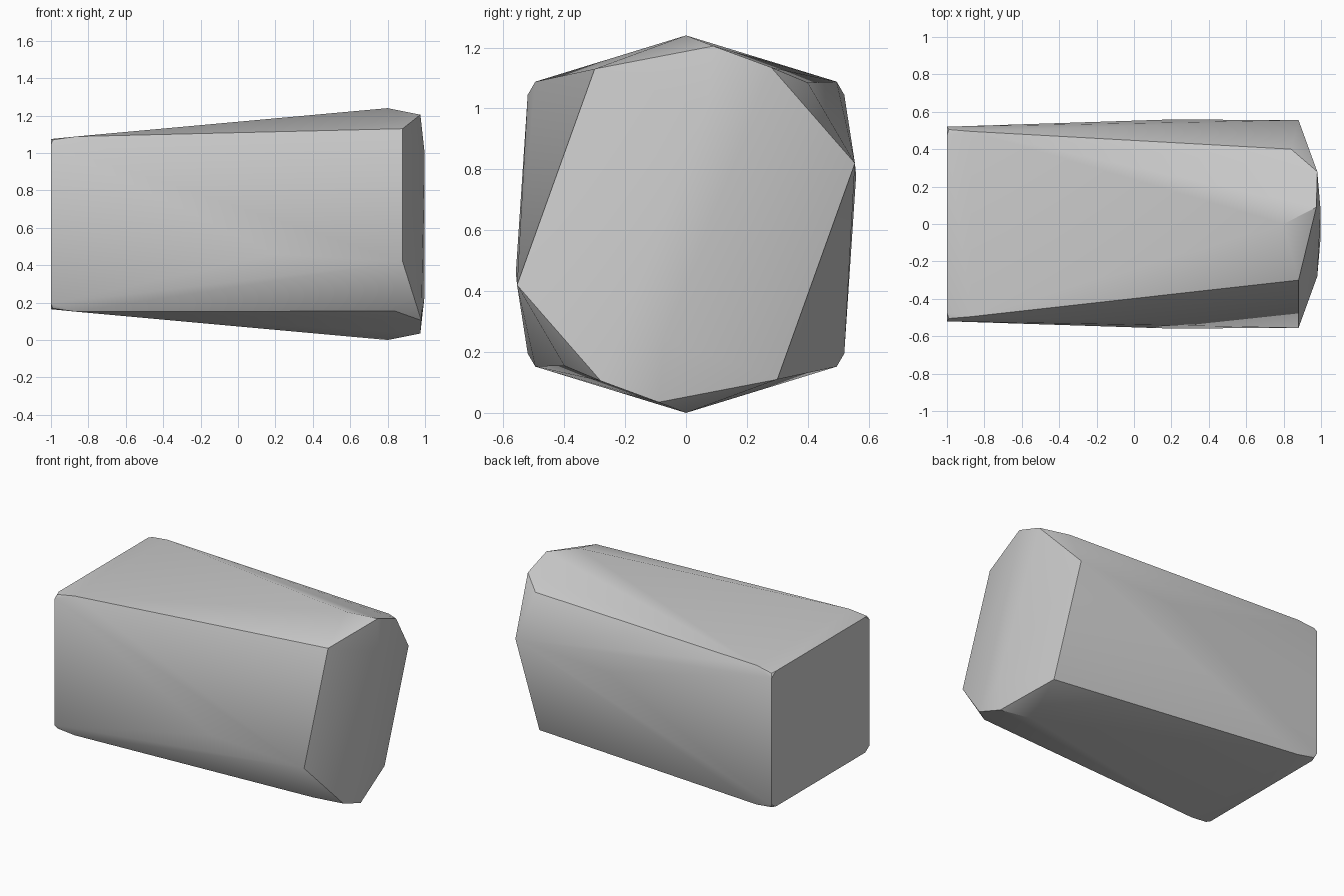
import bpy, bmesh, math

cube = bpy.data.objects.get("Cube")
if cube:
    bpy.data.objects.remove(cube, do_unlink=True)

MID = 0.62  # height of the long axis

stone = bpy.data.materials.new("plain_grey")
stone.use_nodes = True
grey = (0.6, 0.6, 0.6, 1)
stone.diffuse_color = grey
stone.node_tree.nodes["Principled BSDF"].inputs["Base Color"].default_value = grey

bm = bmesh.new()


def add_point(x, y, z):
    bm.verts.new((x, y, z))


# Flat narrow end: rectangle with softened corners, same in all four quadrants
for sy in (-1, 1):
    for sz in (-1, 1):
        for x, y, h in ((-1, 0.52, 0.425), (-1, 0.475, 0.455), (-0.99, 0.505, 0.45),
                        (-0.87, 0.495, 0.468)):
            add_point(x, sy * y, MID + sz * h)

# Broad twisted end: each point repeats after a half turn about the long axis
half_end = (
    (0.80, 0.0, 0.62),       # ridge peak
    (0.975, 0.09, 0.585),    # rounded rim
    (0.98, 0.28, 0.515),
    (0.84, 0.40, 0.465),
    (0.88, 0.555, 0.20),     # side corner
    (0.88, -0.30, 0.51),     # shoulder
    (0.998, 0.07, 0.38),     # bulged end face
    (0.20, 0.559, 0.16),     # slight side swell
)
for x, y, h in half_end:
    add_point(x, y, MID + h)
    add_point(x, -y, MID - h)

# Wrap the points in one convex skin
hull = bmesh.ops.convex_hull(bm, input=bm.verts[:])
loose = [v for v in bm.verts if not v.link_faces]
bmesh.ops.delete(bm, geom=loose, context="VERTS")
bmesh.ops.recalc_face_normals(bm, faces=bm.faces[:])

mesh = bpy.data.meshes.new("faceted_block")
bm.to_mesh(mesh)
bm.free()
mesh.materials.append(stone)
block = bpy.data.objects.new("faceted_block", mesh)
bpy.context.collection.objects.link(block)

# Soft shading over shallow folds, crisp at strong ones
bpy.context.view_layer.objects.active = block
block.select_set(True)
bpy.ops.object.shade_smooth_by_angle(angle=math.radians(30))
